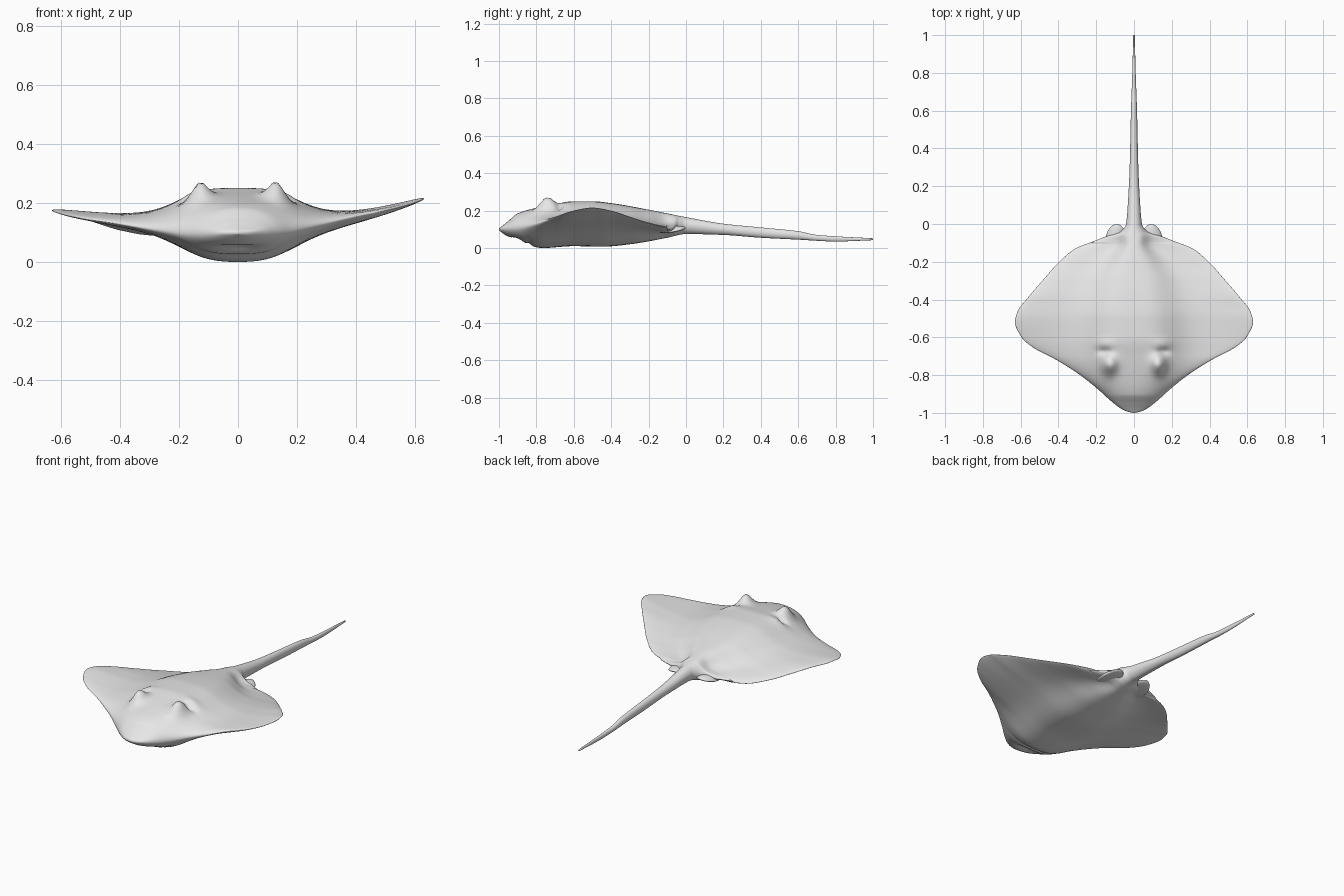
import bpy, bmesh
from math import sin, cos, pi, exp, hypot, radians
from mathutils import Matrix, Vector

cube = bpy.data.objects.get("Cube")
if cube:
    bpy.data.objects.remove(cube, do_unlink=True)

grey = bpy.data.materials.new("plain grey")
grey.use_nodes = True
grey.diffuse_color = (0.8, 0.8, 0.8, 1)
grey.node_tree.nodes["Principled BSDF"].inputs["Base Color"].default_value = (0.8, 0.8, 0.8, 1)


def profile(points):
    """Smooth curve through (y, value) points that never overshoots."""
    slopes = [(b[1] - a[1]) / (b[0] - a[0]) for a, b in zip(points, points[1:])]
    tangents = [slopes[0]]
    for before, after in zip(slopes, slopes[1:]):
        tangents.append(2 * before * after / (before + after) if before * after > 0 else 0)
    tangents.append(slopes[-1])

    def value(y):
        i = 0
        while i < len(points) - 2 and y > points[i + 1][0]:
            i += 1
        (y0, v0), (y1, v1) = points[i], points[i + 1]
        span = y1 - y0
        t = min(max((y - y0) / span, 0), 1)
        ease = t * t * (3 - 2 * t)
        return (v0 + (v1 - v0) * ease
                + span * tangents[i] * t * (1 - t) ** 2
                - span * tangents[i + 1] * t * t * (1 - t))
    return value


# Outline half width, from nose to tail tip
width = profile([(-1, .006), (-.99, .045), (-.97, .08), (-.93, .13), (-.88, .185),
                 (-.8, .285), (-.72, .41), (-.65, .54), (-.6, .595), (-.52, .63),
                 (-.46, .615), (-.4, .57), (-.3, .485), (-.2, .395), (-.13, .31),
                 (-.09, .21), (-.07, .16), (-.04, .07), (0, .042), (.1, .033),
                 (.3, .023), (.6, .016), (.8, .009), (1, .004)])
# Heights of the back and belly along the middle
back = profile([(-1, .105), (-.98, .12), (-.95, .145), (-.9, .185), (-.8, .215),
                (-.7, .235), (-.6, .25), (-.5, .25), (-.4, .24), (-.2, .205),
                (0, .165), (.2, .13), (.4, .11), (.6, .09), (.7, .07), (1, .052)])
belly = profile([(-1, .095), (-.97, .072), (-.92, .045), (-.85, .02), (-.77, 0),
                 (-.6, .01), (-.45, .007), (-.3, .02), (-.1, .055), (0, .075),
                 (.2, .07), (.4, .055), (.6, .045), (.8, .035), (1, .042)])
# Heights of the middle layer and of the wing edge, and width of the trunk
middle = profile([(-1, .1), (-.9, .105), (-.5, .11), (-.1, .1), (0, .12),
                  (.2, .1), (.4, .083), (.6, .067), (.7, .055), (1, .047)])
edge = profile([(-1, .1), (-.9, .103), (-.8, .12), (-.7, .15), (-.6, .18), (-.5, .195),
                (-.4, .18), (-.3, .15), (-.2, .12), (-.1, .1), (0, .12),
                (.2, .1), (.4, .083), (.6, .067), (.7, .055), (1, .047)])
trunk = profile([(-1, .22), (-.5, .23), (-.3, .19), (-.2, .13), (-.1, .065), (0, .08), (1, .08)])


def bump(x, y, cx, cy, rx, ry):
    return exp(-((x - cx) / rx) ** 2 - ((y - cy) / ry) ** 2)


def surface_point(y, angle):
    u, rim = cos(angle), sin(angle)
    x = u * width(y)
    lift = .02 * x / .63 * u * u if y < -.1 else 0      # one wing is raised a little
    z = middle(y) + (edge(y) - middle(y)) * u * u + lift
    upper = rim >= 0
    depth = back(y) - middle(y) if upper else middle(y) - belly(y)
    skin = min(.022 if upper else .014, depth)
    fall = 1 / (1 + (x / trunk(y)) ** 4)
    z += ((depth - skin) * fall + skin) * rim
    if upper:
        # Eye mounds, with the breathing holes behind them
        for side in (-1, 1):
            z += .056 * bump(x, y, side * .13, -.745, .036, .05)
            z -= .022 * bump(x, y, side * .155, -.675, .025, .02)
            z += .010 * bump(x, y, side * .15, -.635, .04, .03)
    else:
        # Mouth hollow under the snout
        z += .022 * bump(x, y, 0, -.9, .08, .03) * -rim
        z += .010 * bump(x, y, 0, -.84, .14, .012) * -rim
    return Vector((x, y, z))


def finish(name, bm):
    bmesh.ops.recalc_face_normals(bm, faces=bm.faces)
    mesh = bpy.data.meshes.new(name)
    bm.to_mesh(mesh)
    bm.free()
    mesh.materials.append(grey)
    for face in mesh.polygons:
        face.use_smooth = True
    obj = bpy.data.objects.new(name, mesh)
    bpy.context.collection.objects.link(obj)
    return obj


# Body, wings and tail as one lofted skin
sections = [(-1, -.9, 30), (-.9, -.12, 95), (-.12, 0, 40), (0, 1, 50)]
stations = [a + (b - a) * i / n for a, b, n in sections for i in range(n)] + [1]
SIDES = 120
bm = bmesh.new()
rings = [[bm.verts.new(surface_point(y, 2 * pi * k / SIDES)) for k in range(SIDES)]
         for y in stations]
for ring, following in zip(rings, rings[1:]):
    for k in range(SIDES):
        n = (k + 1) % SIDES
        bm.faces.new((ring[k], ring[n], following[n], following[k]))
bm.faces.new(rings[0])
bm.faces.new(rings[-1])
finish("body_and_tail", bm)


# Pelvic fins: thin drooping lobes either side of the tail root
def pelvic_fin(name, side):
    bm = bmesh.new()
    bmesh.ops.create_uvsphere(bm, u_segments=32, v_segments=16, radius=1)
    for v in bm.verts:
        x, y, z = v.co
        droop = -.012 * x * x
        v.co = (x * .054, y * .085, z * .016 + droop)
    bm.transform(Matrix.Translation((side * .098, -.085, .1))
                 @ Matrix.Rotation(radians(side * 8), 4, 'Z')
                 @ Matrix.Rotation(radians(6), 4, 'X'))
    finish(name, bm)


for name, side in (("left_pelvic_fin", 1), ("right_pelvic_fin", -1)):
    pelvic_fin(name, side)
